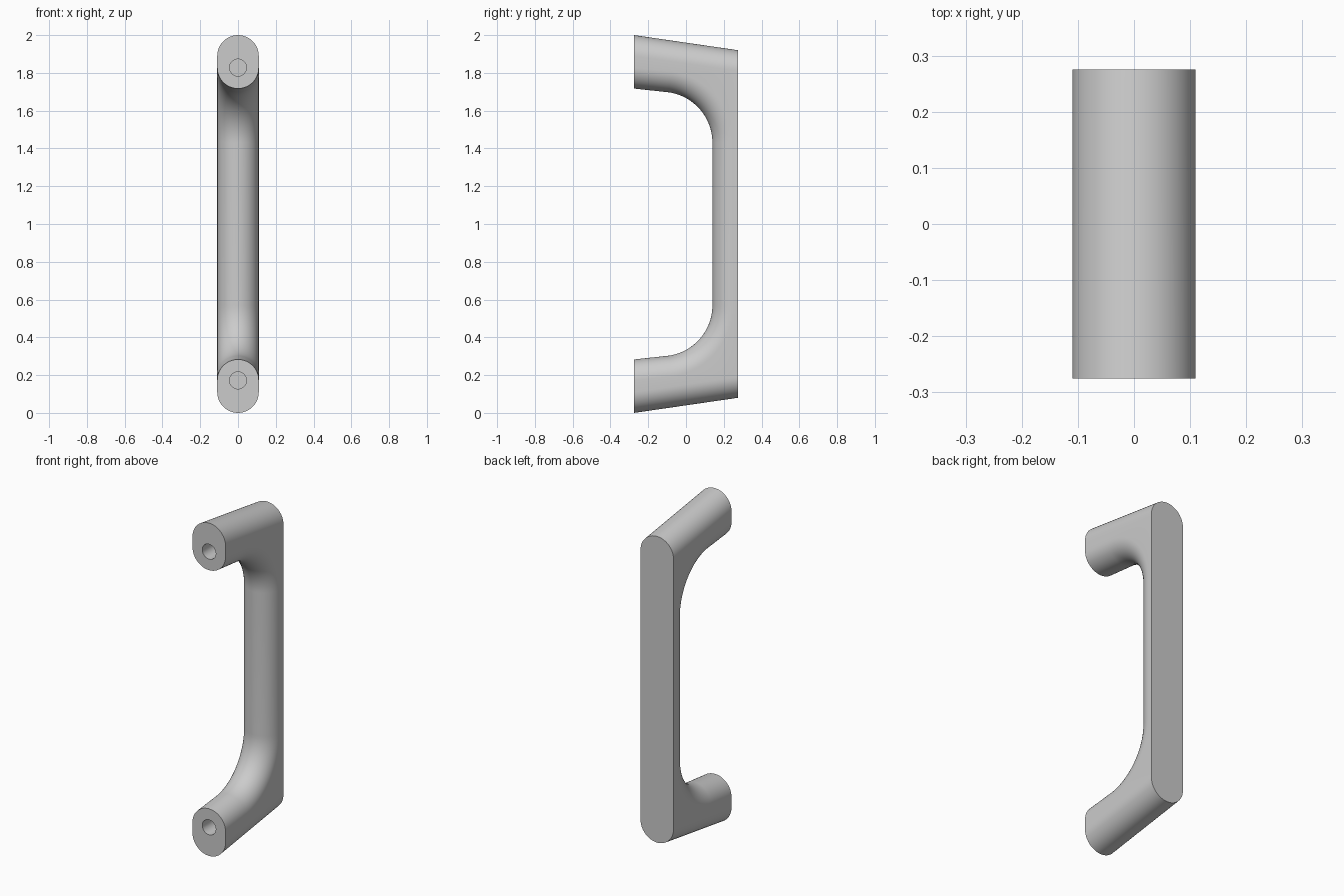
import bpy, bmesh, math
from mathutils import Vector

cube = bpy.data.objects.get("Cube")
if cube:
    bpy.data.objects.remove(cube, do_unlink=True)

RADIUS = 0.11        # half width, and radius of the rounded edges
FRONT, BACK = -0.275, 0.275
SLOPE = math.atan(0.08 / 0.55)
GRIP_FRONT = 0.14    # inner face of the grip
FILLET = 0.27
CENTRE_Z = 1.43      # centre height of the upper fillet
ARM_UNDER = 1.717    # underside of the upper arm at its front end
STEPS = 24           # slices across the width
ARC = 24             # segments per fillet
HOLE_Z = 1.828


def slice_outline(inset):
    """Side outline (y, z), with its outer and inner edges pulled in by inset."""
    upper = [(BACK, 2 - 0.08 - inset), (FRONT, 2 - inset),
             (FRONT, ARM_UNDER + inset)]
    radius = FILLET + inset
    for i in range(ARC + 1):
        a = (math.pi / 2 - SLOPE) * (1 - i / ARC)
        upper.append((GRIP_FRONT - FILLET + radius * math.cos(a),
                      CENTRE_Z + radius * math.sin(a)))
    lower = [(y, 2 - z) for y, z in reversed(upper)]
    return upper + lower


# Grey satin metal
metal = bpy.data.materials.new("grey metal")
metal.use_nodes = True
grey = (0.6, 0.6, 0.6, 1)
metal.diffuse_color = grey
metal.node_tree.nodes["Principled BSDF"].inputs["Base Color"].default_value = grey


def add_object(name, bm):
    bmesh.ops.recalc_face_normals(bm, faces=bm.faces[:])
    mesh = bpy.data.meshes.new(name)
    bm.to_mesh(mesh)
    bm.free()
    mesh.materials.append(metal)
    obj = bpy.data.objects.new(name, mesh)
    bpy.context.collection.objects.link(obj)
    return obj


# Handle body: side outlines lofted across the width with rounded edges
bm = bmesh.new()
rings = []
for s in range(STEPS + 1):
    t = math.pi * (s / STEPS - 0.5)
    x = RADIUS * math.sin(t)
    inset = RADIUS * (1 - math.cos(t))
    rings.append([bm.verts.new((x, y, z)) for y, z in slice_outline(inset)])
for a, b in zip(rings, rings[1:]):
    for i in range(len(a)):
        j = (i + 1) % len(a)
        bm.faces.new((a[i], a[j], b[j], b[i]))
bm.faces.new(rings[0])
bm.faces.new(rings[-1])
handle = add_object("pull_handle", bm)

# Screw holes: blind bores in the front end of each arm
bm = bmesh.new()
for z in (HOLE_Z, 2 - HOLE_Z):
    made = bmesh.ops.create_cone(bm, cap_ends=True, segments=32,
                                 radius1=0.045, radius2=0.045, depth=0.6)
    for v in made["verts"]:
        v.co = Vector((v.co.x, v.co.z + FRONT, v.co.y + z))
cutter = add_object("screw_hole_cutter", bm)
cutter.hide_render = True

bpy.ops.object.select_all(action='DESELECT')
bpy.context.view_layer.objects.active = handle
handle.select_set(True)
cut = handle.modifiers.new("screw holes", 'BOOLEAN')
cut.operation = 'DIFFERENCE'
cut.solver = 'EXACT'
cut.object = cutter
bpy.ops.object.modifier_apply(modifier=cut.name)
bpy.data.objects.remove(cutter, do_unlink=True)

bpy.ops.object.shade_smooth_by_angle(angle=math.radians(30))
